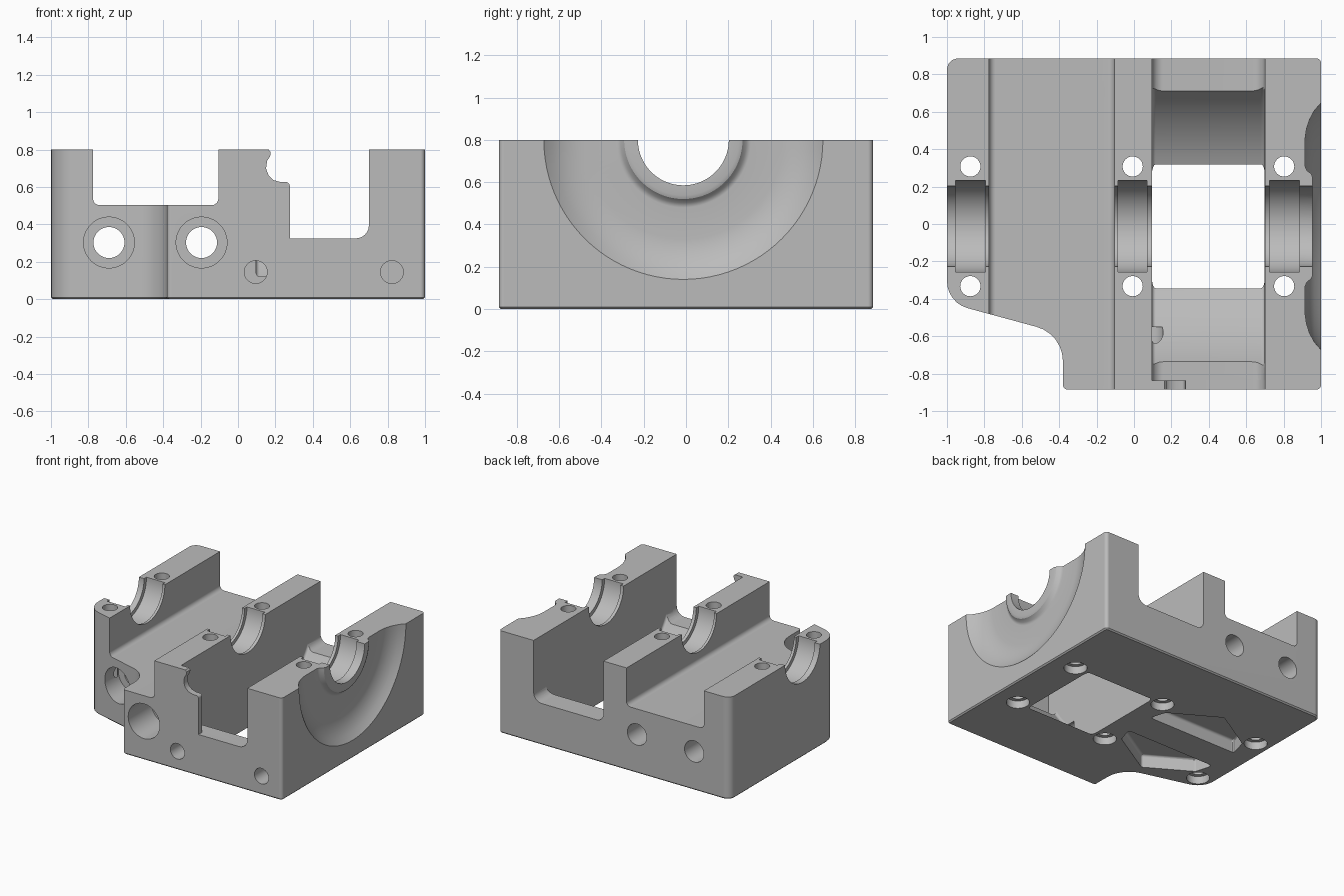
import bpy, bmesh, math
from mathutils import Vector

cube = bpy.data.objects.get("Cube")
if cube:
    bpy.data.objects.remove(cube, do_unlink=True)

AXIS_Y, TOP = -0.0125, 0.8      # shaft centre line
HALF = 0.885                    # half depth of the block

steel = bpy.data.materials.new("plain grey metal")
steel.use_nodes = True
grey = (0.5, 0.5, 0.5, 1)
steel.diffuse_color = grey
steel.node_tree.nodes["Principled BSDF"].inputs["Base Color"].default_value = grey


def rounded(points, steps=6):
    """Outline from (a, b) or (a, b, radius) corners."""
    out = []
    for i, p in enumerate(points):
        c = Vector(p[:2])
        if len(p) < 3:
            out.append(c)
            continue
        u = (Vector(points[i - 1][:2]) - c).normalized()
        v = (Vector(points[(i + 1) % len(points)][:2]) - c).normalized()
        half = u.angle(v) / 2
        centre = c + (u + v).normalized() * p[2] / math.sin(half)
        t = p[2] / math.tan(half)
        start, end = c + u * t - centre, c + v * t - centre
        for k in range(steps + 1):
            out.append(centre + start.slerp(end, k / steps).normalized() * p[2])
    return out


def circle(a, b, r, n=48):
    return [(a + r * math.cos(math.tau * i / n), b + r * math.sin(math.tau * i / n))
            for i in range(n)]


def finish(bm, name):
    bmesh.ops.recalc_face_normals(bm, faces=bm.faces)
    mesh = bpy.data.meshes.new(name)
    bm.to_mesh(mesh)
    bm.free()
    mesh.materials.append(steel)
    ob = bpy.data.objects.new(name, mesh)
    bpy.context.collection.objects.link(ob)
    return ob


def prism(name, outline, axis, lo, hi, bevel=0, bevel_ends=(), segments=1):
    """Extrude an outline along x, y or z, optionally bevelling its end rims."""
    place = {"x": lambda a, b, d: (d, a, b),
             "y": lambda a, b, d: (a, d, b),
             "z": lambda a, b, d: (a, b, d)}[axis]
    bm = bmesh.new()
    rings = [[bm.verts.new(place(a, b, d)) for a, b in outline] for d in (lo, hi)]
    caps = [bm.faces.new(r) for r in rings]
    n = len(outline)
    for i in range(n):
        j = (i + 1) % n
        bm.faces.new((rings[0][i], rings[0][j], rings[1][j], rings[1][i]))
    bmesh.ops.recalc_face_normals(bm, faces=bm.faces)
    if bevel:
        edges = [e for k in bevel_ends for e in caps[k].edges]
        bmesh.ops.bevel(bm, geom=edges, offset=bevel, segments=segments,
                        profile=0.5, affect="EDGES", clamp_overlap=True)
    return finish(bm, name)


def lathe_x(name, profile, n=96):
    """Revolve (x, radius) points around the shaft axis."""
    bm = bmesh.new()
    verts = [bm.verts.new((x, AXIS_Y, TOP - r)) for x, r in profile]
    edges = [bm.edges.new(pair) for pair in zip(verts, verts[1:])]
    bmesh.ops.spin(bm, geom=verts + edges, cent=(0, AXIS_Y, TOP), axis=(1, 0, 0),
                   angle=math.tau, steps=n, use_duplicate=False)
    bmesh.ops.remove_doubles(bm, verts=bm.verts, dist=1e-5)
    return finish(bm, name)


# Block with a cut-away front corner and a chamfered bottom rim
block = prism("engine_block_half", rounded([
    (1, HALF, 0.025), (-1, HALF, 0.06), (-1, -0.42, 0.15), (-0.38, -0.588, 0.19),
    (-0.38, -HALF, 0.025), (1, -HALF, 0.025)]), "z", 0, TOP, 0.01, (0,))

cutters = []


def cut(*args, **kw):
    cutters.append(prism("cutter", *args, **kw))


# Left channel, running front to back
cut(rounded([(-0.775, 0.9), (-0.775, 0.503, 0.035), (-0.105, 0.503, 0.035),
             (-0.105, 0.9)]), "y", -1, 1)

# Right channel, stopping short behind the front lip
cut(rounded([(0.095, 0.9), (0.095, 0.325, 0.06), (0.7, 0.325, 0.07), (0.7, 0.9)]),
    "y", -0.838, 1)

# Front notch with the shaped lip beside it
cut(rounded([(0.16, 0.9), (0.162, 0.802), (0.175, 0.787), (0.172, 0.765),
             (0.156, 0.74), (0.15, 0.7), (0.163, 0.662), (0.19, 0.637),
             (0.225, 0.627), (0.277, 0.625, 0.02), (0.277, 0.325),
             (0.7, 0.325, 0.07), (0.7, 0.9)]), "y", -1, -0.83)

# Round crank well opening through the floor
R = 0.866
limit = math.acos(0.35 / R)
arc = [(AXIS_Y + R * math.sin(t), TOP - R * math.cos(t))
       for t in (limit * (i / 32 - 1) for i in range(65))]
cut(arc, "x", 0.096, 0.699, bevel=0.04, bevel_ends=(0, 1), segments=4)

# Shaft bore and wider bearing seats
cut(circle(AXIS_Y, TOP, 0.215, 96), "x", -1.1, 1.1)
for lo, hi in ((-0.955, -0.795), (-0.107, 0.07), (0.725, 0.885)):
    lo = max(lo, -0.955) if lo != -0.107 else -0.085
    cut(circle(AXIS_Y, TOP, 0.245, 96), "x", lo, hi)

# Dished recess around the bore on the right face
cutters.append(lathe_x("cutter", [
    (0.955, 0), (0.955, 0.262), (0.948, 0.28), (0.925, 0.298), (0.915, 0.32),
    (0.915, 0.47), (0.922, 0.52), (0.938, 0.57), (0.965, 0.62), (1.0, 0.66),
    (1.1, 0.66), (1.1, 0)]))

# Vertical bolt holes, counterbored from below
for x in (-0.875, -0.007, 0.803):
    for side in (-1, 1):
        y = AXIS_Y + 0.32 * side
        cut(circle(x, y, 0.054, 32), "z", -0.1, 0.9)
        cut(circle(x, y, 0.083, 32), "z", -0.1, 0.06)

# Long holes through the base, counterbored at the front
for x, depth in ((-0.69, -0.3), (-0.195, -0.6)):
    cut(circle(x, 0.303, 0.083), "y", -1, 1)
    cut(circle(x, 0.303, 0.136), "y", -1, depth)

# Blind holes in the front face
for x in (0.095, 0.823):
    cut(circle(x, 0.145, 0.061, 32), "y", -1, -0.55)

# Mirrored lightening pockets underneath
pocket = [(-0.06, 0.12), (-0.1, 0.245), (-0.465, 0.46), (-0.8, 0.26), (-0.84, 0.12)]
for side in (-1, 1):
    cut(rounded([(x, AXIS_Y + side * y, 0.02) for x, y in pocket], 3),
        "z", -0.1, 0.1, bevel=0.02, bevel_ends=(1,), segments=3)

# Carve the block, then drop the cutters
for c in cutters:
    c.hide_render = True
    mod = block.modifiers.new("cut", "BOOLEAN")
    mod.operation, mod.solver, mod.object = "DIFFERENCE", "EXACT", c
bpy.context.view_layer.update()
carved = bpy.data.meshes.new_from_object(
    block.evaluated_get(bpy.context.evaluated_depsgraph_get()))
block.modifiers.clear()
block.data = carved
carved.materials.clear()
carved.materials.append(steel)
for p in carved.polygons:
    p.material_index = 0
for c in cutters:
    bpy.data.objects.remove(c, do_unlink=True)

# Smooth curves, crisp edges
bpy.ops.object.select_all(action="DESELECT")
block.select_set(True)
bpy.context.view_layer.objects.active = block
bpy.ops.object.shade_smooth_by_angle(angle=math.radians(30))
weighted = block.modifiers.new("even_normals", "WEIGHTED_NORMAL")
weighted.keep_sharp = True
